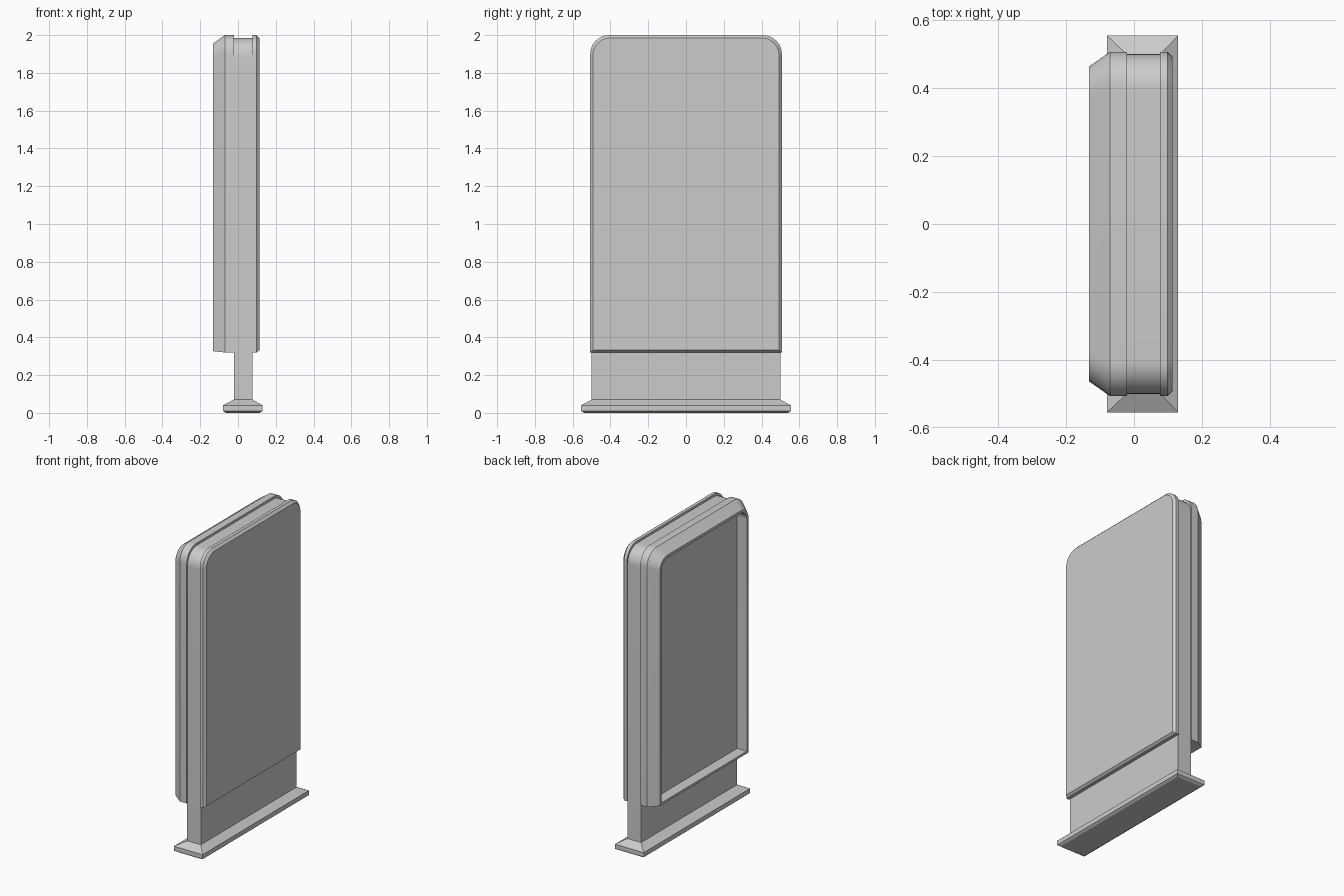
import bpy, bmesh
from math import sin, cos, pi, radians

cube = bpy.data.objects.get("Cube")
if cube:
    bpy.data.objects.remove(cube, do_unlink=True)

grey = bpy.data.materials.new("plain grey")
grey.use_nodes = True
grey.diffuse_color = (0.6, 0.6, 0.6, 1)
grey.node_tree.nodes["Principled BSDF"].inputs["Base Color"].default_value = (0.6, 0.6, 0.6, 1)


def arch(x, half, bottom, top, radius, steps=12):
    """Upright outline at depth x with square feet and rounded top corners."""
    pts = [(x, -half, bottom), (x, half, bottom)]
    for side, start in ((1, 0), (-1, pi / 2)):
        for i in range(steps + 1):
            a = start + pi / 2 * i / steps
            pts.append((x, side * (half - radius) + radius * cos(a),
                        top - radius + radius * sin(a)))
    return pts


def slab(z, x0, x1, half):
    """Level rectangle at height z."""
    return [(x0, -half, z), (x1, -half, z), (x1, half, z), (x0, half, z)]


def loft(name, rings, smooth=True):
    """Skin matching outlines in order and cap both ends."""
    bm = bmesh.new()
    rows = [[bm.verts.new(p) for p in ring] for ring in rings]
    n = len(rows[0])
    for a, b in zip(rows, rows[1:]):
        for i in range(n):
            j = (i + 1) % n
            bm.faces.new((a[i], a[j], b[j], b[i]))
    bm.faces.new(rows[0])
    bm.faces.new(rows[-1])
    bmesh.ops.recalc_face_normals(bm, faces=bm.faces)
    mesh = bpy.data.meshes.new(name)
    bm.to_mesh(mesh)
    bm.free()
    mesh.materials.append(grey)
    obj = bpy.data.objects.new(name, mesh)
    bpy.context.collection.objects.link(obj)
    if smooth:
        bpy.ops.object.select_all(action="DESELECT")
        obj.select_set(True)
        bpy.context.view_layer.objects.active = obj
        bpy.ops.object.shade_smooth_by_angle(angle=radians(20))
    return obj


# Foot plate with undercut edge and sloped top
loft("base_plate", [
    slab(0, -0.065, 0.115, 0.54),
    slab(0.01, -0.08, 0.13, 0.555),
    slab(0.04, -0.08, 0.13, 0.555),
    slab(0.07, -0.022, 0.078, 0.5),
], smooth=False)

# Central slab standing between the two panels
loft("core_post", [arch(x, 0.5, 0.06, 1.985, 0.1) for x in (-0.022, 0.078)])

# Flat panel with a narrow bevelled edge
loft("rear_panel", [
    arch(0.076, 0.507, 0.32, 2.0, 0.1),
    arch(0.098, 0.507, 0.32, 2.0, 0.1),
    arch(0.113, 0.492, 0.332, 1.985, 0.09),
])

# Deep sloped frame around a recessed screen
loft("screen_frame", [
    arch(-0.02, 0.507, 0.32, 2.0, 0.1),
    arch(-0.07, 0.507, 0.32, 2.0, 0.1),
    arch(-0.133, 0.463, 0.327, 1.955, 0.08),
    arch(-0.133, 0.445, 0.342, 1.937, 0.065),
    arch(-0.062, 0.445, 0.342, 1.937, 0.065),
])
